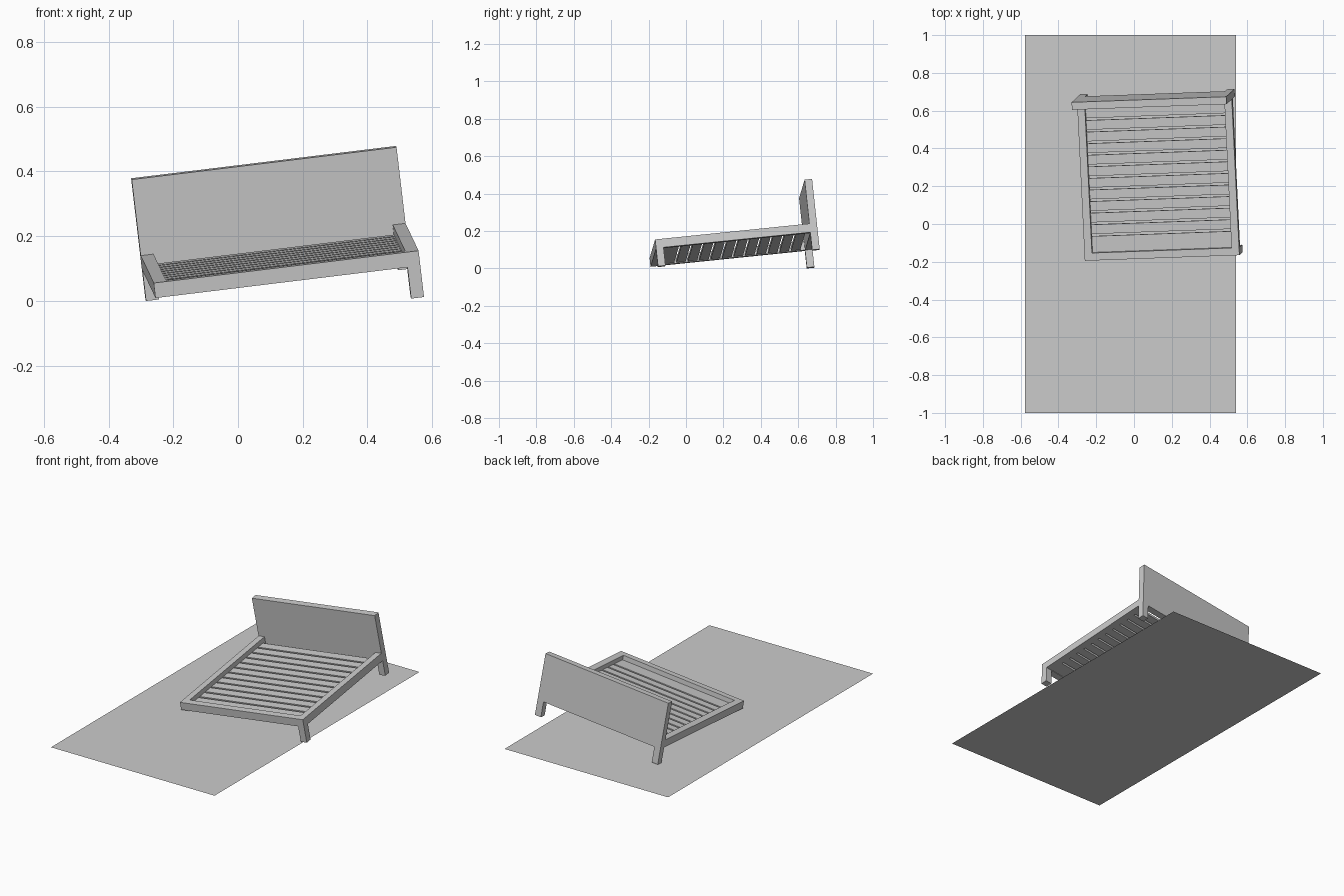
import bpy
from mathutils import Matrix, Vector

if "Cube" in bpy.data.objects:
    bpy.data.objects.remove(bpy.data.objects["Cube"])

# Tilted bed frame: local axes, origin at the front right top corner of the rails
ux = Vector((0.991, 0.036, 0.121)).normalized()
uz = ux.cross(Vector((-0.048, 0.993, 0.102))).normalized()
uy = uz.cross(ux)
TILT = Matrix.Translation((0.558, -0.165, 0.155)) @ Matrix((ux, uy, uz)).transposed().to_4x4()

W = 0.825          # bed width
BOARD = 0.04       # rail and leg thickness
RAIL = 0.047       # rail height
BACK = 0.83        # front face of the headboard
FOOT = -0.142      # bottom of the legs


def box(name, lo, hi):
    """Box between two corners in bed space."""
    lo, hi = Vector(lo), Vector(hi)
    bpy.ops.mesh.primitive_cube_add(size=1)
    ob = bpy.context.object
    ob.name = name
    ob.matrix_world = TILT @ Matrix.Translation((lo + hi) / 2) @ Matrix.Diagonal((*(hi - lo), 1))
    return ob


# Floor sheet
bpy.ops.mesh.primitive_plane_add(size=1, location=(-0.019, 0, 0))
floor = bpy.context.object
floor.name = "floor_sheet"
floor.scale = (1.118, 2, 1)

# Rails
box("front_rail", (-W, 0, -RAIL), (0, BOARD, 0))
for side, x in (("left", -W), ("right", -BOARD)):
    box(side + "_rail", (x, BOARD, -RAIL), (x + BOARD, BACK, 0))

# Headboard with its two legs
box("headboard", (-W, BACK, -RAIL), (0, BACK + BOARD, 0.238))
for side, x in (("left", -W), ("right", -BOARD)):
    box(side + "_back_leg", (x, BACK, FOOT), (x + BOARD, BACK + BOARD, -RAIL))

# Only the right front leg remains; the left one is missing
box("right_front_leg", (-BOARD, 0, FOOT - 0.003), (0, BOARD, -RAIL))

# Slats, with a wider one at the foot end
pitch, slat, start = 0.0617, 0.05, 0.138
box("foot_slat", (-W + BOARD, BOARD, -0.043), (-BOARD, start - 0.012, -0.028))
for i in range(11):
    y = start + i * pitch
    box(f"slat_{i + 1}", (-W + BOARD, y, -0.043), (-BOARD, y + slat, -0.028))
